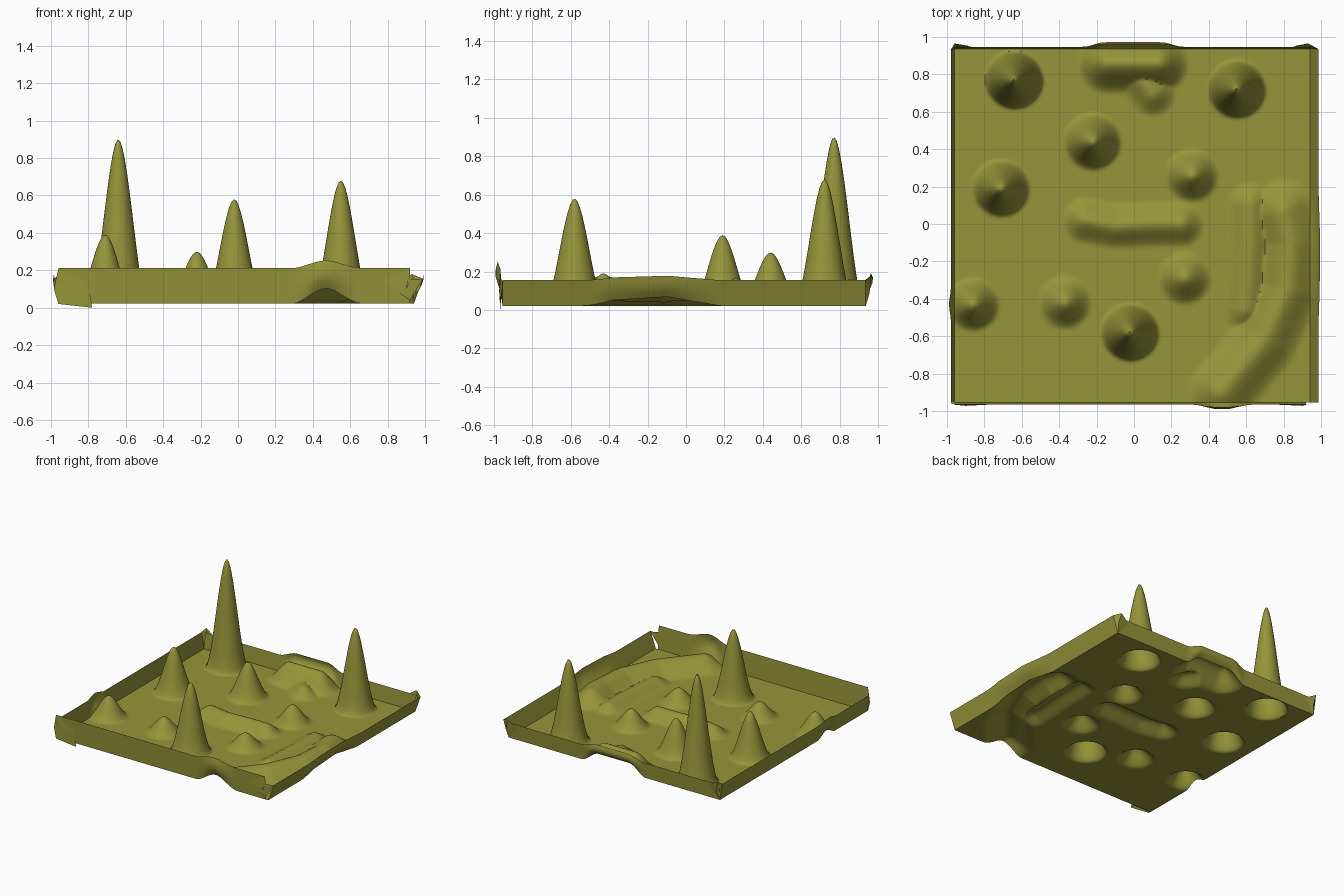
import bpy, bmesh, math
from mathutils import Vector

if "Cube" in bpy.data.objects:
    bpy.data.objects.remove(bpy.data.objects["Cube"])

mat = bpy.data.materials.new("olive")
mat.diffuse_color = (0.30, 0.30, 0.042, 1)
mat.use_nodes = True
mat.node_tree.nodes["Principled BSDF"].inputs["Base Color"].default_value = mat.diffuse_color

X0, X1, Y0, Y1, FLOOR = -0.96, 0.94, -0.955, 0.935, 0.022

# hills and spikes: x, y, peak height, radius
HILLS = [(-0.64, 0.77, 0.90, 0.16), (0.55, 0.72, 0.68, 0.16), (-0.02, -0.58, 0.58, 0.16),
         (-0.71, 0.19, 0.39, 0.16), (-0.22, 0.44, 0.30, 0.16), (0.31, 0.26, 0.165, 0.15),
         (0.27, -0.29, 0.135, 0.15), (-0.37, -0.42, 0.145, 0.15), (-0.86, -0.43, 0.19, 0.15)]
# ridges: path, height, half width
RIDGES = [([(-0.26, 0.02), (-0.1, -0.01), (0.1, 0.0), (0.25, 0.0)], 0.075, 0.13),
          ([(-0.14, 0.86), (0.0, 0.86), (0.13, 0.86)], 0.14, 0.17),
          ([(0.0, 0.83), (0.10, 0.70)], 0.07, 0.13),
          ([(0.62, 0.10), (0.62, -0.1), (0.60, -0.45)], 0.055, 0.13),
          ([(0.80, 0.06), (0.84, -0.1), (0.82, -0.35), (0.70, -0.62), (0.47, -0.90)], 0.10, 0.19)]


def falloff(d):
    d = max(0.0, 1 - d)
    return d * d * (3 - 2 * d)


def path_distance(p, path):
    best = 9
    for a, b in zip(path, path[1:]):
        a, b = Vector(a), Vector(b)
        t = max(0, min(1, (p - a).dot(b - a) / (b - a).length_squared))
        best = min(best, (p - a - (b - a) * t).length)
    return best


def rise(x, y):
    p = Vector((x, y))
    h = max((z - FLOOR) * falloff(math.hypot(x - cx, y - cy) / r) for cx, cy, z, r in HILLS)
    return h + max(z * falloff(path_distance(p, path) / w) for path, z, w in RIDGES)


def finish(name, bm):
    me = bpy.data.meshes.new(name)
    bm.to_mesh(me)
    bm.free()
    me.materials.append(mat)
    ob = bpy.data.objects.new(name, me)
    bpy.context.collection.objects.link(ob)
    bpy.context.view_layer.objects.active = ob
    ob.select_set(True)
    bpy.ops.object.shade_smooth_by_angle(angle=math.radians(50))
    ob.select_set(False)


# open-bottomed terrain sheet
bm = bmesh.new()
bmesh.ops.create_grid(bm, x_segments=150, y_segments=150, size=1)
for v in bm.verts:
    v.co.x = X0 + (v.co.x + 1) / 2 * (X1 - X0)
    v.co.y = Y0 + (v.co.y + 1) / 2 * (Y1 - Y0)
    v.co.z = FLOOR + rise(v.co.x, v.co.y)
finish("terrain_floor", bm)


# rim walls: follow the floor edge and swell outward where a hill meets them
def wall(name, a, b, out, lean, top):
    bm = bmesh.new()
    a, b, out = Vector(a), Vector(b), Vector(out)
    prev, n, m = None, 150, 4
    for i in range(n + 1):
        p = a.lerp(b, i / n)
        h = rise(p.x, p.y)
        col = []
        for j in range(m + 1):
            t = j / m
            swell = h * 0.4 * math.sin(math.pi * (0.15 + 0.7 * t) * min(1, t * 3))
            q = p + out * (lean * t + min(swell, 0.03))
            z = FLOOR + h + (top + 0.5 * h - FLOOR - h) * t
            col.append(bm.verts.new((q.x, q.y, z)))
        if prev:
            for j in range(m):
                bm.faces.new((prev[j], col[j], col[j + 1], prev[j + 1]))
        prev = col
    finish(name, bm)


wall("front_wall", (X0, Y0), (X1 - 0.02, Y0), (0, -1), 0.01, 0.212)
wall("right_wall", (X1, Y0), (X1, Y1), (1, 0), 0.047, 0.155)
wall("back_wall", (X1, Y1), (X0, Y1), (0, 1), 0.012, 0.15)
wall("left_wall", (X0, Y1), (X0, Y0), (-1, 0), 0.018, 0.155)


# crumpled corner folds: a fan of facets around an apex
def fold(name, apex, rim):
    bm = bmesh.new()
    c = bm.verts.new(apex)
    vs = [bm.verts.new(p) for p in rim]
    for p, q in zip(vs, vs[1:]):
        bm.faces.new((c, p, q))
    finish(name, bm)


fold("front_left_fold", (-0.90, -0.972, 0.10),
     [(-0.96, -0.966, 0.21), (-0.80, -0.966, 0.13), (-0.78, -0.966, 0.0),
      (-0.96, -0.966, 0.02), (-0.985, -0.955, 0.10), (-0.96, -0.966, 0.21)])
fold("front_right_fold", (0.90, -0.972, 0.10),
     [(0.92, -0.966, 0.212), (0.77, -0.966, 0.14), (0.92, -0.966, 0.04),
      (0.985, -0.95, 0.15), (0.92, -0.966, 0.155)])
fold("back_left_fold", (-0.94, 0.955, 0.09),
     [(-0.96, 0.965, 0.18), (-0.87, 0.95, 0.13), (-0.96, 0.935, 0.02),
      (-0.98, 0.93, 0.155), (-0.96, 0.965, 0.18)])
fold("back_right_fold", (0.95, 0.955, 0.09),
     [(0.93, 0.965, 0.18), (0.85, 0.95, 0.13), (0.94, 0.935, 0.02),
      (0.987, 0.935, 0.155), (0.93, 0.965, 0.18)])
